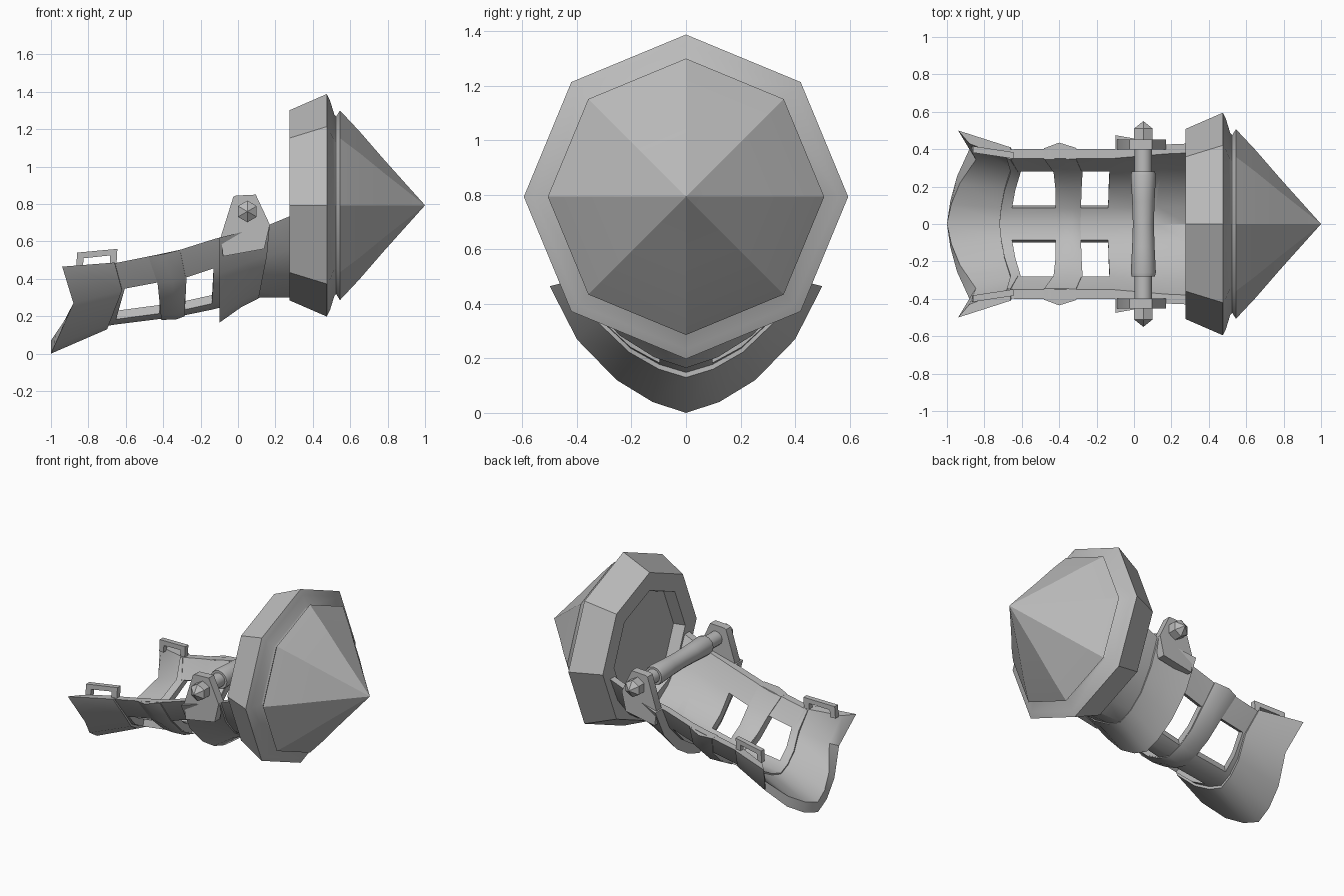
import bpy, bmesh, math

cube = bpy.data.objects.get("Cube")
if cube:
    bpy.data.objects.remove(cube, do_unlink=True)

steel = bpy.data.materials.new("grey_steel")
steel.use_nodes = True
GREY = (0.5, 0.5, 0.5, 1)
steel.diffuse_color = GREY
steel.node_tree.nodes["Principled BSDF"].inputs["Base Color"].default_value = GREY


def make(name, verts, faces, smooth=35):
    """Turn points and faces into a clean, shaded object."""
    bm = bmesh.new()
    vs = [bm.verts.new(v) for v in verts]
    for f in faces:
        bm.faces.new([vs[i] for i in f])
    bmesh.ops.remove_doubles(bm, verts=bm.verts, dist=1e-5)
    bmesh.ops.recalc_face_normals(bm, faces=bm.faces)
    mesh = bpy.data.meshes.new(name)
    bm.to_mesh(mesh)
    bm.free()
    mesh.materials.append(steel)
    ob = bpy.data.objects.new(name, mesh)
    bpy.context.collection.objects.link(ob)
    bpy.ops.object.select_all(action='DESELECT')
    ob.select_set(True)
    bpy.context.view_layer.objects.active = ob
    bpy.ops.object.shade_smooth_by_angle(angle=math.radians(smooth))
    return ob


def lathe(name, profile, sides, axis, centre, smooth=35):
    """Revolve (distance, radius) pairs about the x or y axis."""
    verts, faces = [], []
    cx, cy, cz = centre
    for a, r in profile:
        for k in range(sides):
            t = math.pi / 2 + math.tau * k / sides
            u, v = max(r, 1e-7) * math.cos(t), max(r, 1e-7) * math.sin(t)
            verts.append((cx + a, cy + u, cz + v) if axis == 'X' else (cx + u, cy + a, cz + v))
    for i in range(len(profile) - 1):
        for k in range(sides):
            n = (k + 1) % sides
            ring = i * sides
            faces.append((ring + k, ring + n, ring + sides + n, ring + sides + k))
    ob = make(name, verts, faces, smooth)
    return ob


# Half of the trough cross-section: (width fraction, height fraction)
HALF = [(0, 0), (.245, .086), (.51, .26), (.8, .58), (1, 1)]
SECTION = [(-y, z) for y, z in HALF[:0:-1]] + HALF


def shell(name, stations, holes=()):
    """Loft a thick trough. Station: x low, x mid, x top, half width,
    z bottom, z top, thickness, inner rim shift. Holes are (bay, strip)."""
    verts, n = [], len(SECTION)
    for lo, mid, top, w, zb, zt, t, dx in stations:
        for inner in (0, 1):
            th = t * inner
            for fy, fz in SECTION:
                if fz < .58:
                    x = lo + (mid - lo) * fz / .58
                else:
                    x = mid + (top - mid) * (fz - .58) / .42
                verts.append((x + dx * fz * inner, fy * (w - th),
                              zb + th + (zt - zb - th) * fz))
    quads = [(i, j) for i in range(len(stations) - 1) for j in range(n - 1)
             if (i, j) not in holes]
    faces, edges = [], set()
    for i, j in quads:
        a, b = i * 2 * n + j, (i + 1) * 2 * n + j
        q = (a, a + 1, b + 1, b)
        faces += [q, tuple(v + n for v in reversed(q))]
        edges |= {(q[k], q[(k + 1) % 4]) for k in range(4)}
    # walls along every open border
    for a, b in edges:
        if (b, a) not in edges:
            faces.append((b, a, a + n, b + n))
    return make(name, verts, faces)


def plate(name, outline, y_of, thick):
    """Extrude an xz outline along y; y_of gives the centre at each x."""
    n = len(outline)
    verts = [(x, y_of(x) + s * thick / 2, z) for s in (-1, 1) for x, z in outline]
    faces = [tuple(range(n)), tuple(range(2 * n - 1, n - 1, -1))]
    faces += [(k, (k + 1) % n, n + (k + 1) % n, n + k) for k in range(n)]
    return make(name, verts, faces)


# Octagonal head with rolled rim, pointed dome and recessed back
lathe("pointed_head", [(.35, 0), (.35, .365), (.275, .385), (.275, .508), (.475, .595),
                       (.492, .56), (.515, .485), (.525, .475), (.545, .507), (.65, .395),
                       (.78, .245), (1, 0)], 8, 'X', (0, 0, .793), 30)

# Trough with two windows on each side
openings = [(bay, strip) for bay in (1, 3) for strip in (1, 2, 5, 6)]
shell("trough", [
    (-.72, -.66, -.68, .395, .145, .48, .05, 0),
    (-.66, -.605, -.64, .40, .155, .487, .05, 0),
    (-.42, -.42, -.45, .40, .185, .525, .05, 0),
    (-.285, -.275, -.31, .40, .205, .555, .05, 0),
    (-.14, -.13, -.12, .40, .235, .615, .05, 0),
    (.12, .15, .17, .425, .30, .69, .05, 0),
    (.29, .29, .29, .43, .30, .74, .05, 0)], openings)

# Flared cuff at the open end
shell("flared_cuff", [
    (-1, -.88, -.94, .50, 0, .465, .07, .06),
    (-.70, -.62, -.66, .41, .13, .487, .065, 0)])

# Ridged middle band
shell("middle_band", [
    (-.41, -.43, -.48, .405, .18, .52, .06, 0),
    (-.33, -.35, -.40, .435, .183, .532, .09, 0),
    (-.285, -.28, -.31, .407, .20, .555, .06, 0)])

# Flared guard under the pivot
shell("pivot_guard", [
    (-.10, -.10, -.10, .475, .165, .62, .09, 0),
    (.02, .04, .04, .45, .25, .655, .07, 0),
    (.11, .155, .17, .44, .295, .69, .06, 0)])

# Grip rod across the trough
lathe("grip_rod", [(-.42, 0), (-.42, .047), (-.28, .047), (-.28, .062), (-.26, .067),
                   (-.12, .06), (0, .056), (.12, .06), (.26, .067), (.28, .062),
                   (.28, .047), (.42, .047), (.42, 0)], 12, 'Y', (.05, 0, .76))

for side, s in (("front", -1), ("back", 1)):
    # Lug carrying the rod
    plate(side + "_lug", [(-.08, .52), (-.092, .625), (-.025, .838), (-.01, .845),
                          (.095, .85), (.17, .69), (.14, .56)],
          lambda x: s * .425, .055)
    # Pointed hexagonal bolt cap
    lathe(side + "_bolt", [(s * .44, 0), (s * .44, .058), (s * .51, .058), (s * .55, 0)],
          6, 'Y', (.05, 0, .76), 25)
    # Strap loop on the cuff edge
    plate(side + "_strap_loop", [(-.865, .46), (-.86, .54), (-.645, .56), (-.65, .47),
                                 (-.685, .47), (-.685, .525), (-.825, .51), (-.83, .46)],
          lambda x: s * (.383 - .15 * (x + .755)), .035)
